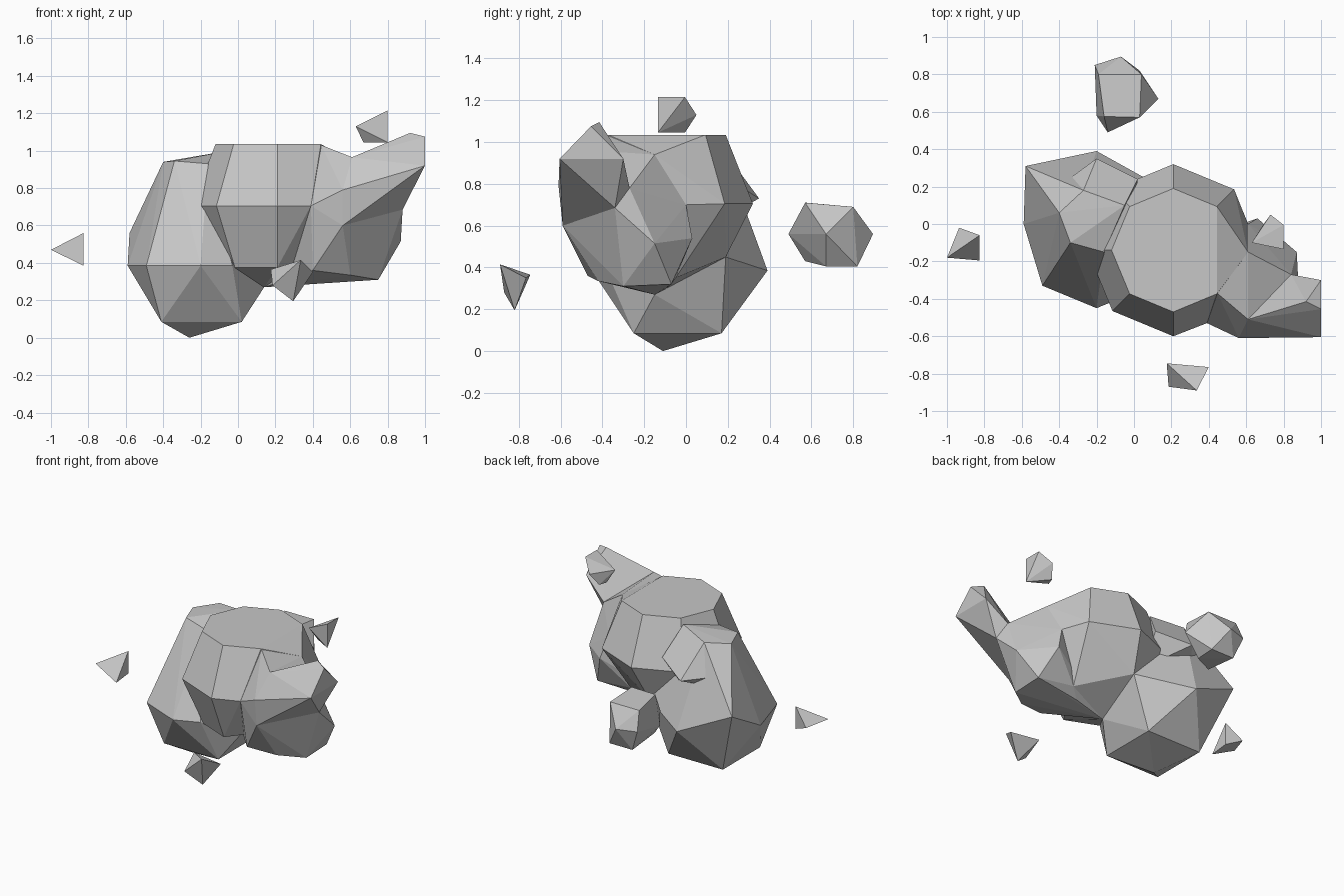
import bpy
import bmesh
from math import sin, cos, pi

# Remove the default cube only
default_cube = bpy.data.objects.get("Cube")
if default_cube is not None:
    bpy.data.objects.remove(default_cube, do_unlink=True)

# Single stone colour
stone = bpy.data.materials.new("grey_stone")
stone.use_nodes = True
stone.diffuse_color = (0.57, 0.57, 0.57, 1)
shader = next(node for node in stone.node_tree.nodes if node.type == "BSDF_PRINCIPLED")
shader.inputs["Base Color"].default_value = stone.diffuse_color
shader.inputs["Roughness"].default_value = 1


def chiselled_rock(name, corners):
    """Make a flat-faced rock as the convex hull of its corner points."""
    bm = bmesh.new()
    for corner in corners:
        bm.verts.new(corner)
    result = bmesh.ops.convex_hull(bm, input=bm.verts[:], use_existing_faces=False)
    unused = [item for item in result["geom_interior"] if isinstance(item, bmesh.types.BMVert)]
    bmesh.ops.delete(bm, geom=unused, context="VERTS")
    # Merge nearly coplanar triangles into larger flat faces
    bmesh.ops.dissolve_limit(bm, angle_limit=pi / 90, verts=bm.verts[:], edges=bm.edges[:])
    bmesh.ops.recalc_face_normals(bm, faces=bm.faces[:])
    mesh = bpy.data.meshes.new(name)
    bm.to_mesh(mesh)
    bm.free()
    mesh.materials.append(stone)
    rock = bpy.data.objects.new(name, mesh)
    bpy.context.scene.collection.objects.link(rock)
    return rock


def octagon(radius, height, steps):
    """Chosen corners of an eight-sided ring around the central boulder's axis."""
    center_x, center_y = 0.21, -0.14
    return [(center_x + radius * cos(step * pi / 4), center_y + radius * sin(step * pi / 4), height)
            for step in steps]


# Corners shared by neighbouring rocks
shoulder = (.61, -.15, .94)
crest = (.61, -.51, .965)
front_brow = (.56, -.61, .79)
front_knuckle = (.56, -.59, .6)
front_seam = (.39, -.53, .705)
rim_corner = (.445, -.37, 1.03)
horn_root = (.84, -.27, .78)
side_notch = (.88, -.34, .685)
side_corner = (.61, 0, .7)
belly = (.14, -.15, .27)
under_side = (.47, -.05, .35)
back_saddle = (.16, .19, .45)
back_notch = (-.27, .25, .69)

# Central boulder with a flat top and chamfered rim
chiselled_rock("central_boulder",
               octagon(.33, 1.035, range(1, 8)) + octagon(.46, .705, range(1, 7))
               + octagon(.32, .375, range(4, 7))
               + [shoulder, side_corner, front_seam, belly, under_side, back_saddle])

# Large boulder reaching down to the ground
low_square = [(x, y, .085) for x in (-.41, .02) for y in (-.25, .17)]
waist = [(x, y, .385) for x, y in
         ((-.49, -.33), (-.2, -.45), (-.03, -.38), (-.2, .39), (-.59, 0))]
crown = [(-.34, -.1, .945), (-.16, -.15, .93), (-.4, .06, .94), (-.27, .18, .96),
         (-.465, .155, .77)]
chiselled_rock("ground_boulder",
               [(-.26, -.11, 0), (-.58, .31, .56), belly, back_saddle, back_notch]
               + low_square + waist + crown)

# Overhanging ledge at the back of the ground boulder
chiselled_rock("back_ledge",
               crown + [back_notch, (-.2, .35, .73), (.02, .24, .8), (-.05, .1, 1), (0, .1, .6)])

# Side boulder under the horn
chiselled_rock("side_boulder",
               [rim_corner, crest, shoulder, horn_root, side_notch, front_brow, front_knuckle,
                front_seam, side_corner, under_side, belly, (.66, .03, .54), (.87, -.15, .515),
                (.75, -.07, .32), (.75, -.3, .31), (.6, -.42, .335), (.4, -.47, .36),
                (.4, -.1, .295)])

# Horn jutting up and outwards
chiselled_rock("horn",
               [crest, front_brow, front_knuckle, horn_root, side_notch, (1, -.605, .92),
                (1, -.3, .92), (1, -.455, 1.075), (.92, -.415, 1.095)])

# Loose stones floating around the cluster
chiselled_rock("rear_stone",
               [(-.19, .8, .69), (.04, .8, .69), (.03, .57, .71), (-.16, .575, .71),
                (-.07, .895, .56), (-.21, .85, .56), (.13, .67, .56), (-.14, .49, .56),
                (-.2, .58, .5), (.03, .82, .405), (-.15, .82, .405), (.02, .67, .405),
                (-.15, .57, .43)])
chiselled_rock("side_shard",
               [(-1, -.18, .47), (-.825, -.06, .56), (-.825, -.195, .385), (-.935, -.02, .45),
                (-.825, -.06, .4)])
chiselled_rock("front_shard",
               [(.175, -.745, .365), (.4, -.765, .35), (.335, -.89, .415),
                (.185, -.87, .28), (.295, -.82, .195)])
chiselled_rock("upper_shard",
               [(.63, -.1, 1.13), (.8, -.135, 1.215), (.8, -.005, 1.215), (.73, .05, 1.13),
                (.69, -.005, 1.045), (.8, -.135, 1.045), (.67, -.06, 1.045)])
